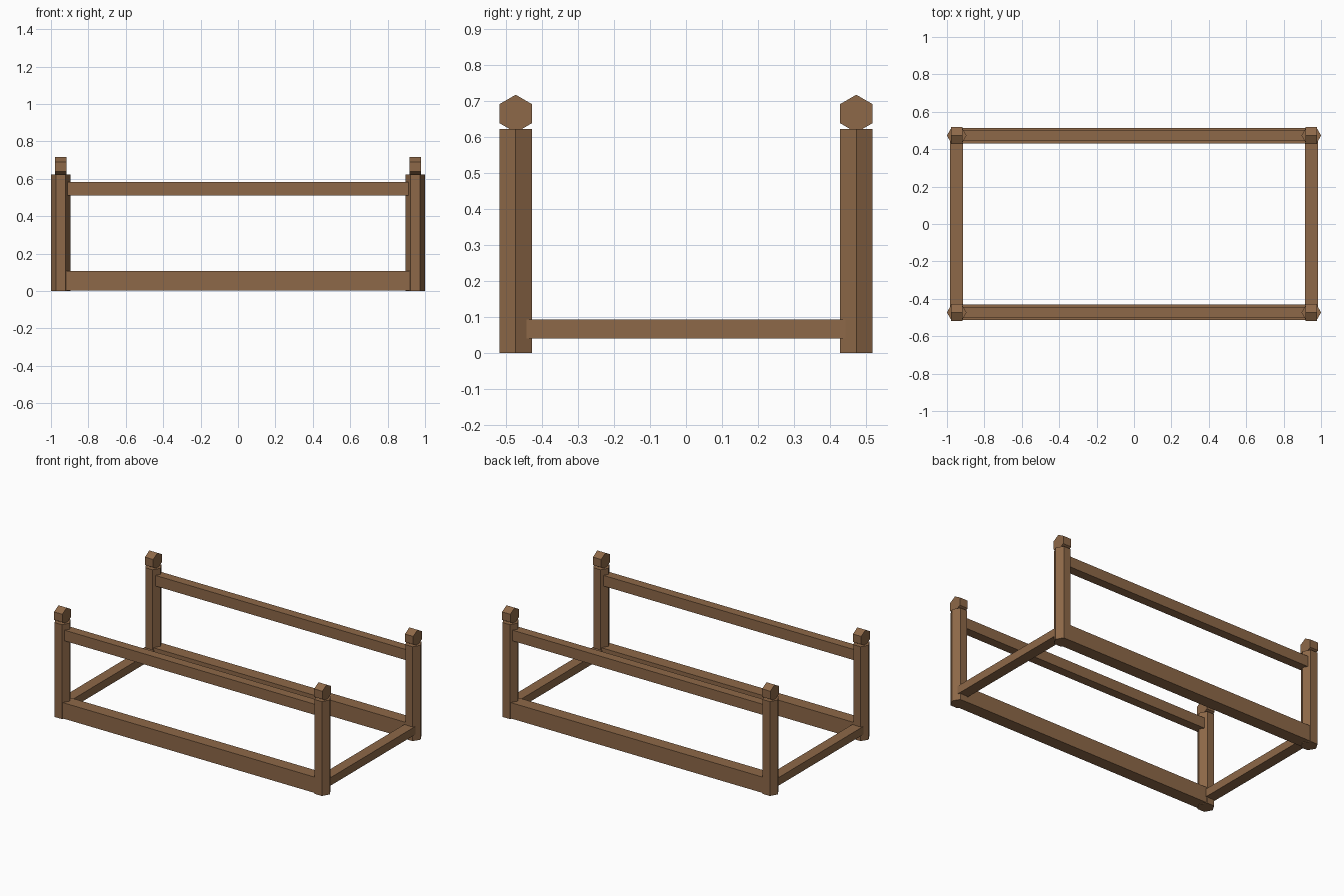
import bpy, math
from mathutils import Matrix

if "Cube" in bpy.data.objects:
    bpy.data.objects.remove(bpy.data.objects["Cube"])

wood = bpy.data.materials.new("brown wood")
wood.diffuse_color = (0.27, 0.14, 0.065, 1)
wood.use_nodes = True
wood.node_tree.nodes["Principled BSDF"].inputs["Base Color"].default_value = wood.diffuse_color

PX, PY = 0.948, 0.473   # post centres
R = 0.0525              # hexagon radius


def finish(ob, name):
    ob.name = name
    ob.data.materials.append(wood)
    return ob


def box(name, centre, size):
    bpy.ops.mesh.primitive_cube_add(size=1, location=centre)
    ob = bpy.context.object
    ob.data.transform(Matrix.Diagonal((*size, 1)))
    return finish(ob, name)


def hexagon(name, centre, depth, turn):
    bpy.ops.mesh.primitive_cylinder_add(vertices=6, radius=R, depth=depth, location=centre)
    ob = bpy.context.object
    ob.data.transform(turn)
    return finish(ob, name)


upright = Matrix.Rotation(math.radians(90), 4, 'Z')   # corners point along x
sideways = (Matrix.Rotation(math.radians(90), 4, 'X')
            @ Matrix.Rotation(math.radians(90), 4, 'Y'))
# axis along x, corners pointing up and down
sideways = Matrix(((0, 0, 1, 0), (1, 0, 0, 0), (0, 1, 0, 0), (0, 0, 0, 1)))

for sx, side in ((-1, "left"), (1, "right")):
    for sy, end in ((-1, "front"), (1, "back")):
        # corner post and its hexagonal cap
        hexagon(f"{end}_{side}_post", (sx * PX, sy * PY, 0.311), 0.622, upright)
        hexagon(f"{end}_{side}_cap", (sx * PX, sy * PY, 0.665), 0.06, sideways)
    # short side rail
    box(f"{side}_side_rail", (sx * PX, 0, 0.067), (0.07, 2 * PY, 0.053))

for sy, end in ((-1, "front"), (1, "back")):
    # long lower beam and upper handrail
    box(f"{end}_lower_beam", (0, sy * PY, 0.056), (2 * PX, 0.083, 0.104))
    box(f"{end}_upper_rail", (0, sy * PY, 0.547), (2 * PX, 0.06, 0.07))
